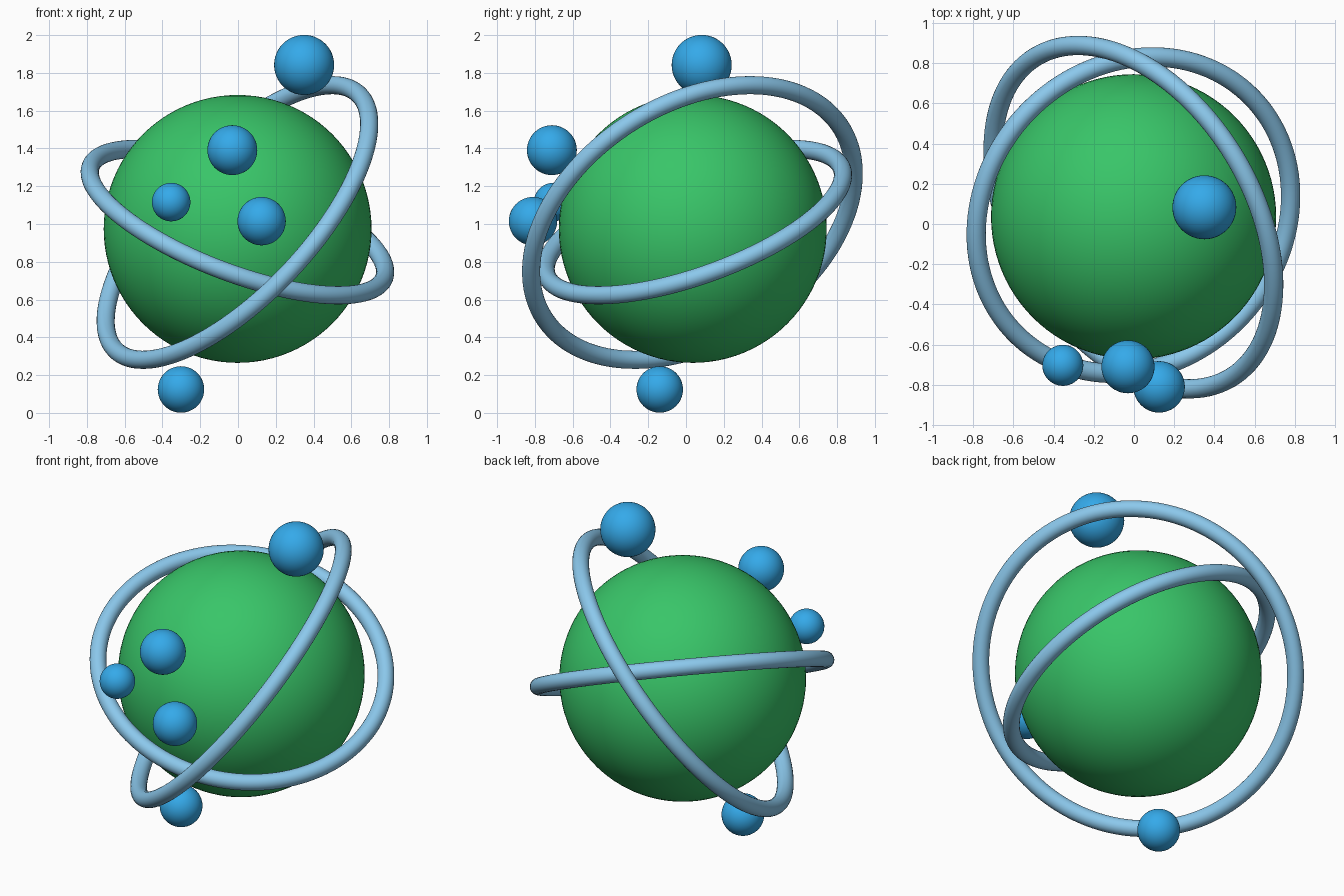
import bpy
from mathutils import Vector

if "Cube" in bpy.data.objects:
    bpy.data.objects.remove(bpy.data.objects["Cube"])


def material(name, rgb):
    mat = bpy.data.materials.new(name)
    mat.diffuse_color = (*rgb, 1)
    mat.use_nodes = True
    mat.node_tree.nodes["Principled BSDF"].inputs["Base Color"].default_value = mat.diffuse_color
    return mat


GREEN = material("green", (0.04, 0.56, 0.14))
BLUE = material("blue", (0.035, 0.40, 0.82))
PALE = material("pale_blue", (0.26, 0.58, 0.84))


def finish(name, mat):
    obj = bpy.context.object
    obj.name = name
    obj.data.materials.append(mat)
    bpy.ops.object.shade_smooth()


def ball(name, centre, radius, mat, segments=48):
    bpy.ops.mesh.primitive_uv_sphere_add(
        segments=segments, ring_count=segments // 2, radius=radius, location=centre)
    finish(name, mat)


def ring(name, centre, normal, radius, tube=0.048):
    turn = Vector((0, 0, 1)).rotation_difference(Vector(normal)).to_euler()
    bpy.ops.mesh.primitive_torus_add(
        location=centre, rotation=turn, major_radius=radius, minor_radius=tube,
        major_segments=128, minor_segments=24)
    finish(name, PALE)


# Central globe
ball("globe", (-0.002, 0.036, 0.974), 0.709, GREEN, 96)

# Two tilted orbit rings
ring("steep_ring", (-0.003, 0.034, 1.008), (-0.665, -0.405, 0.628), 0.934)
ring("shallow_ring", (-0.003, 0.044, 1.010), (0.338, -0.321, 0.885), 0.831)

# Small satellites: top, three at the front, bottom
satellites = {
    "top_ball": ((0.35, 0.083, 1.842), 0.159),
    "upper_front_ball": ((-0.03, -0.71, 1.391), 0.132),
    "left_front_ball": ((-0.354, -0.703, 1.116), 0.102),
    "right_front_ball": ((0.125, -0.81, 1.015), 0.128),
    "bottom_ball": ((-0.302, -0.139, 0.124), 0.123),
}
for name, (centre, radius) in satellites.items():
    ball(name, centre, radius, BLUE)
